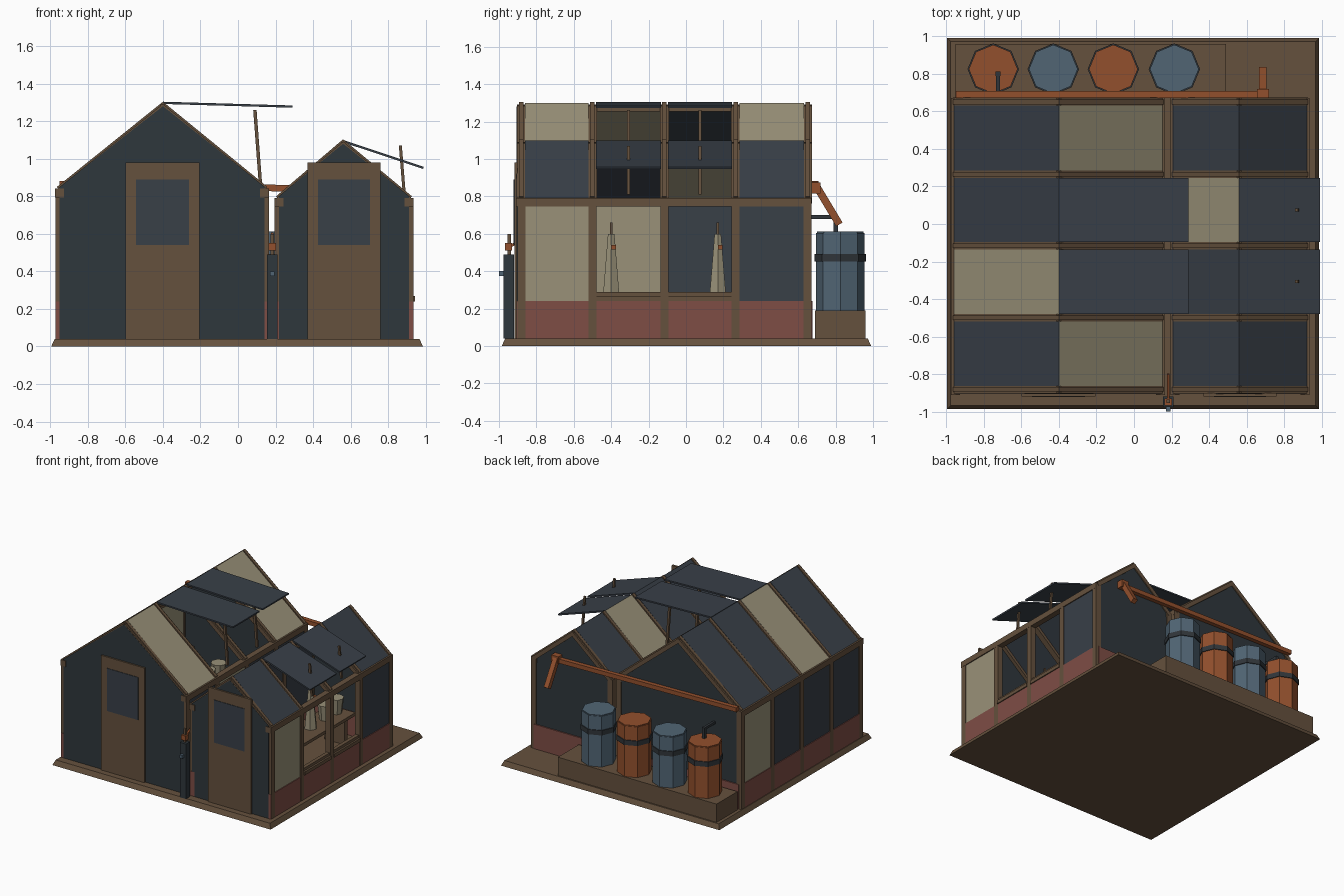
import bpy, bmesh, math
from mathutils import Vector

if "Cube" in bpy.data.objects:
    bpy.data.objects.remove(bpy.data.objects["Cube"])

def material(name, rgb):
    m = bpy.data.materials.new(name)
    m.diffuse_color = (*rgb, 1)
    m.use_nodes = True
    m.node_tree.nodes["Principled BSDF"].inputs["Base Color"].default_value = m.diffuse_color
    return m

WOOD = material("brown wood", (.13, .082, .047))
GLASS = material("dark slate glass", (.04, .05, .064))
GABLE = material("dark gable glass", (.028, .038, .045))
CREAM = material("cream pane", (.32, .285, .19))
BRICK = material("red brick", (.21, .075, .06))
BLUE = material("blue barrel", (.082, .13, .175))
ORANGE = material("orange copper", (.29, .08, .026))
METAL = material("dark metal", (.03, .036, .042))

def make(name, verts, faces, mat):
    me = bpy.data.meshes.new(name)
    me.from_pydata([tuple(v) for v in verts], [], faces)
    bm = bmesh.new()
    bm.from_mesh(me)
    bmesh.ops.recalc_face_normals(bm, faces=bm.faces)
    bm.to_mesh(me)
    bm.free()
    me.materials.append(mat)
    ob = bpy.data.objects.new(name, me)
    bpy.context.collection.objects.link(ob)
    return ob

def loft(name, a, b, mat):
    """Closed solid between two loops with equal counts."""
    n = len(a)
    faces = [tuple(range(n)), tuple(range(n, 2 * n))]
    faces += [(i, (i + 1) % n, n + (i + 1) % n, n + i) for i in range(n)]
    return make(name, list(a) + list(b), faces, mat)

def prism(name, profile, y0, y1, mat):
    return loft(name, [(x, y0, z) for x, z in profile], [(x, y1, z) for x, z in profile], mat)

def box(name, x0, x1, y0, y1, z0, z1, mat):
    return prism(name, [(x0, z0), (x1, z0), (x1, z1), (x0, z1)], y0, y1, mat)

def drum(name, x, y, z0, z1, r0, r1, mat, n=8):
    ring = lambda r, z: [(x + r * math.cos(2 * math.pi * i / n), y + r * math.sin(2 * math.pi * i / n), z)
                         for i in range(n)]
    return loft(name, ring(r0, z0), ring(r1, z1), mat)

def bar(name, p, q, w, mat):
    p, q = Vector(p), Vector(q)
    d = (q - p).normalized()
    u = d.cross(Vector((0, 1, 0)) if abs(d.y) < .7 else Vector((1, 0, 0))).normalized() * w / 2
    v = d.cross(u.normalized()) * w / 2
    loop = [u + v, u - v, -u - v, -u + v]
    return loft(name, [p + c for c in loop], [q + c for c in loop], mat)

def slab(name, p, q, t, y0, y1, mat):
    """Sloping board from p to q in xz; the thickness hangs below that line."""
    d = Vector((q[0] - p[0], q[1] - p[1])).normalized()
    n = Vector((-d.y, d.x))
    if n.y > 0:
        n = -n
    n *= t
    return prism(name, [p, q, (q[0] + n.x, q[1] + n.y), (p[0] + n.x, p[1] + n.y)], y0, y1, mat)

# Base slab with sloping edge
rect = lambda i, z: [(-.995 + i, -.985 + i, z), (.985 - i, -.985 + i, z), (.985 - i, .99 - i, z), (-.995 + i, .99 - i, z)]
loft("base_slab", rect(0, 0), rect(.018, .04), WOOD)

POSTS = [-.88, -.50, -.115, .265, .65]
BAYS = [(-.862, -.52), (-.48, -.135), (-.095, .245), (.285, .632)]
G, C = GLASS, CREAM

def house(name, xl, xr, eave, xm, ridge, left_roof, right_roof, left_wall, right_wall):
    # gable ends and back brick
    for end, y in (("front", -.905), ("back", .645)):
        prism(f"{name}_{end}_gable", [(xl, .04), (xr, .04), (xr, eave), (xm, ridge - .02), (xl, eave)], y, y + .02, GABLE)
    box(f"{name}_back_brick", xl, xr, .64, .675, .04, .24, BRICK)
    # side walls
    for side, x, panes in (("left", xl, left_wall), ("right", xr, right_wall)):
        box(f"{name}_{side}_brick", x - .022, x + .022, -.905, .66, .04, .24, BRICK)
        box(f"{name}_{side}_eave_plate", x - .024, x + .024, -.91, .67, eave - .055, eave - .008, WOOD)
        for y in POSTS:
            box(f"{name}_{side}_post", x - .023, x + .023, y - .022, y + .022, .04, eave - .01, WOOD)
        for (y0, y1), mat in zip(BAYS, panes):
            if mat:
                box(f"{name}_{side}_pane", x - .016, x + .016, y0, y1, .24, eave - .05, mat)
            else:
                box(f"{name}_{side}_sill", x - .03, x + .03, y0, y1, .24, .268, WOOD)
                box(f"{name}_{side}_sill_rail", x - .015, x + .015, y0, y1, .268, .29, WOOD)
    # roof rafters, caps, panes and ridge
    for side, x, panes in (("left", xl, left_roof), ("right", xr, right_roof)):
        s = -1 if x < xm else 1
        foot = (x + s * .015, eave - .012)
        for y in POSTS:
            slab(f"{name}_{side}_rafter", (xm, ridge - .008), foot, .032, y - .024, y + .024, WOOD)
            slab(f"{name}_{side}_rafter_cap", (xm, ridge + .004), (foot[0], foot[1] + .012), .014, y - .012, y + .012, WOOD)
        for (y0, y1), mat in zip(BAYS, panes):
            if mat:
                slab(f"{name}_{side}_roof_pane", (xm, ridge), foot, .012, y0, y1, mat)
    box(f"{name}_ridge_beam", xm - .012, xm + .012, -.90, .67, ridge - .045, ridge - .012, WOOD)

house("large_house", -.95, .142, .85, -.40, 1.30, (G, C, G, G), (C, None, None, C), (G, G, G, C), (G, C, G, G))
house("small_house", .218, .912, .80, .56, 1.10, (G, G, C, G), (G, None, None, G), (G, C, G, G), (C, None, None, G))

# Raised roof vents with stays
for y0, y1 in BAYS[1:3]:
    y = (y0 + y1) / 2
    slab("large_vent", (-.40, 1.304), (.29, 1.284), .012, y0, y1, GLASS)
    bar("large_vent_stay", (.12, .86, ) [:1] + (y, .86), (.09, y, 1.26), .018, WOOD)
    slab("small_vent", (.56, 1.10), (.99, .957), .012, y0, y1, GLASS)
    bar("small_vent_stay", (.886, y, .81), (.865, y, 1.07), .016, WOOD)

# Doors with window plates
for name, x0, x1 in (("large", -.60, -.205), ("small", .37, .76)):
    box(f"{name}_door", x0, x1, -.918, -.90, .04, .98, WOOD)
    box(f"{name}_door_window", x0 + .057, x1 - .057, -.922, -.917, .54, .89, GLASS)

# Barrel plinth and water barrels
box("barrel_plinth", -.95, .49, .69, .96, .04, .19, WOOD)
for i, x in enumerate((-.75, -.43, -.11, .215)):
    mat = BLUE if i % 2 else ORANGE
    drum("barrel", x, .825, .19, .605, .13, .13, mat)
    drum("barrel_lid", x, .825, .60, .612, .125, .125, mat)
    drum("barrel_band", x, .825, .452, .492, .137, .137, METAL)

# Barrel filler spout
bar("filler_pipe", (-.725, .80, .60), (-.725, .80, .70), .025, METAL)
bar("filler_arm", (-.725, .67, .69), (-.725, .81, .69), .02, METAL)

# Rain pipe falling across the back, with outlet
bar("rain_pipe", (-.95, .69, .865), (.70, .69, .835), .035, ORANGE)
box("rain_pipe_joint", .655, .72, .668, .718, .815, .875, ORANGE)
bar("rain_outlet", (.685, .70, .85), (.685, .82, .65), .04, ORANGE)

# Stand pipe between the houses at the front
box("stand_post", .155, .21, -.975, -.92, .04, .49, GABLE)
box("stand_valve", .162, .203, -.968, -.93, .51, .55, ORANGE)
bar("stand_stem", (.182, -.945, .48), (.182, -.945, .60), .018, WOOD)
bar("stand_pipe", (.182, -.95, .53), (.182, -.80, .60), .014, ORANGE)
box("stand_tap", .17, .194, -1, -.97, .375, .4, BLUE)

# Benches, pots and cream stake cones inside
for name, xs in (("small", (.42, .66)), ("large", (-.80, -.25))):
    x0, x1 = xs
    box(f"{name}_bench", x0, x1, -.78, .58, .25, .275, WOOD)
    for y in (-.7, -.1, .5):
        box(f"{name}_bench_leg", x0 + .03, x1 - .03, y - .02, y + .02, .04, .25, WOOD)
    xm = (x0 + x1) / 2
    for y in (-.40, .17):
        drum(f"{name}_stake_cone", xm, y, .275, .60, .05, .02, CREAM, 6)
        bar(f"{name}_stake_tip", (xm, y, .58), (xm, y, .66), .012, WOOD)
        box(f"{name}_stake_clip", xm + .02, xm + .045, y, y + .025, .515, .54, ORANGE)
    for y in (-.65, .36, .50):
        drum(f"{name}_pot", xm, y, .275, .40, .045, .06, CREAM)
